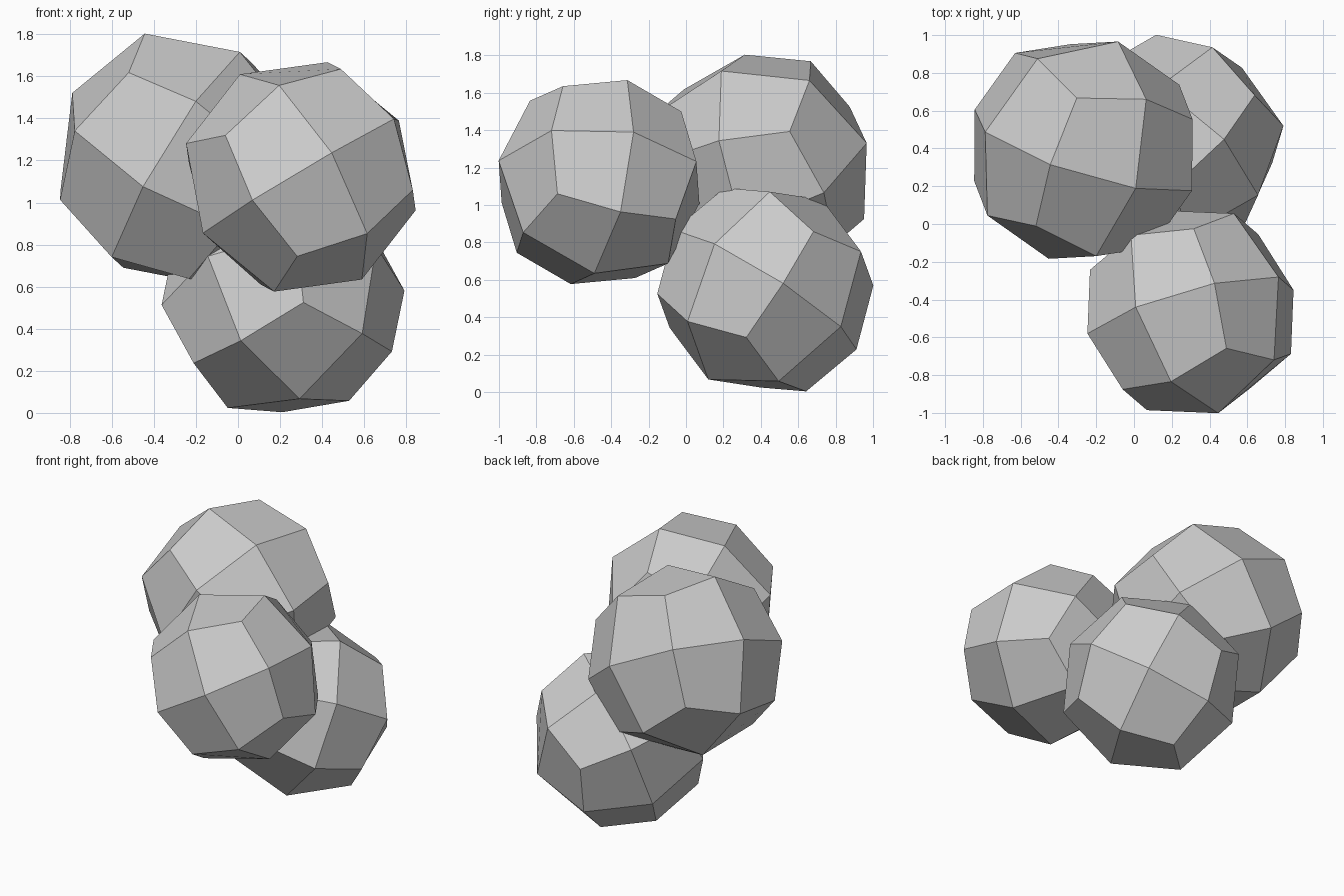
import bpy, bmesh
from mathutils import Vector, Matrix

if "Cube" in bpy.data.objects:
    bpy.data.objects.remove(bpy.data.objects["Cube"])


def rounded_lump(name, centre, radius, axis_a, axis_b):
    """24-sided ball made from a subdivided cube, turned to two of its axes."""
    u = Vector(axis_a).normalized()
    v = Vector(axis_b)
    v = (v - u * v.dot(u)).normalized()
    turn = Matrix((u, v, u.cross(v))).transposed()

    bm = bmesh.new()
    bmesh.ops.create_cube(bm, size=2)
    bmesh.ops.subdivide_edges(bm, edges=bm.edges[:], cuts=1, use_grid_fill=True)
    for vert in bm.verts:
        # cube face centres sit slightly lower than edges and corners
        r = radius if vert.co.length < 1.1 else radius * 1.021
        vert.co = turn @ (vert.co.normalized() * r)
    bmesh.ops.recalc_face_normals(bm, faces=bm.faces[:])

    mesh = bpy.data.meshes.new(name)
    bm.to_mesh(mesh)
    bm.free()
    obj = bpy.data.objects.new(name, mesh)
    obj.location = centre
    bpy.context.collection.objects.link(obj)
    return obj


# upper lump at the back left
rounded_lump("upper_left_lump", (-0.268, 0.391, 1.203), 0.617,
             (0.278, -0.203, 0.515), (-0.522, 0.097, 0.315))
# upper lump at the front right
rounded_lump("front_lump", (0.299, -0.465, 1.122), 0.568,
             (-0.29, 0.025, 0.488), (0.465, 0.185, 0.271))
# lower lump at the back right, resting on the ground
rounded_lump("lower_lump", (0.214, 0.424, 0.547), 0.574,
             (0.079, -0.306, -0.482), (0.444, -0.271, 0.248))
